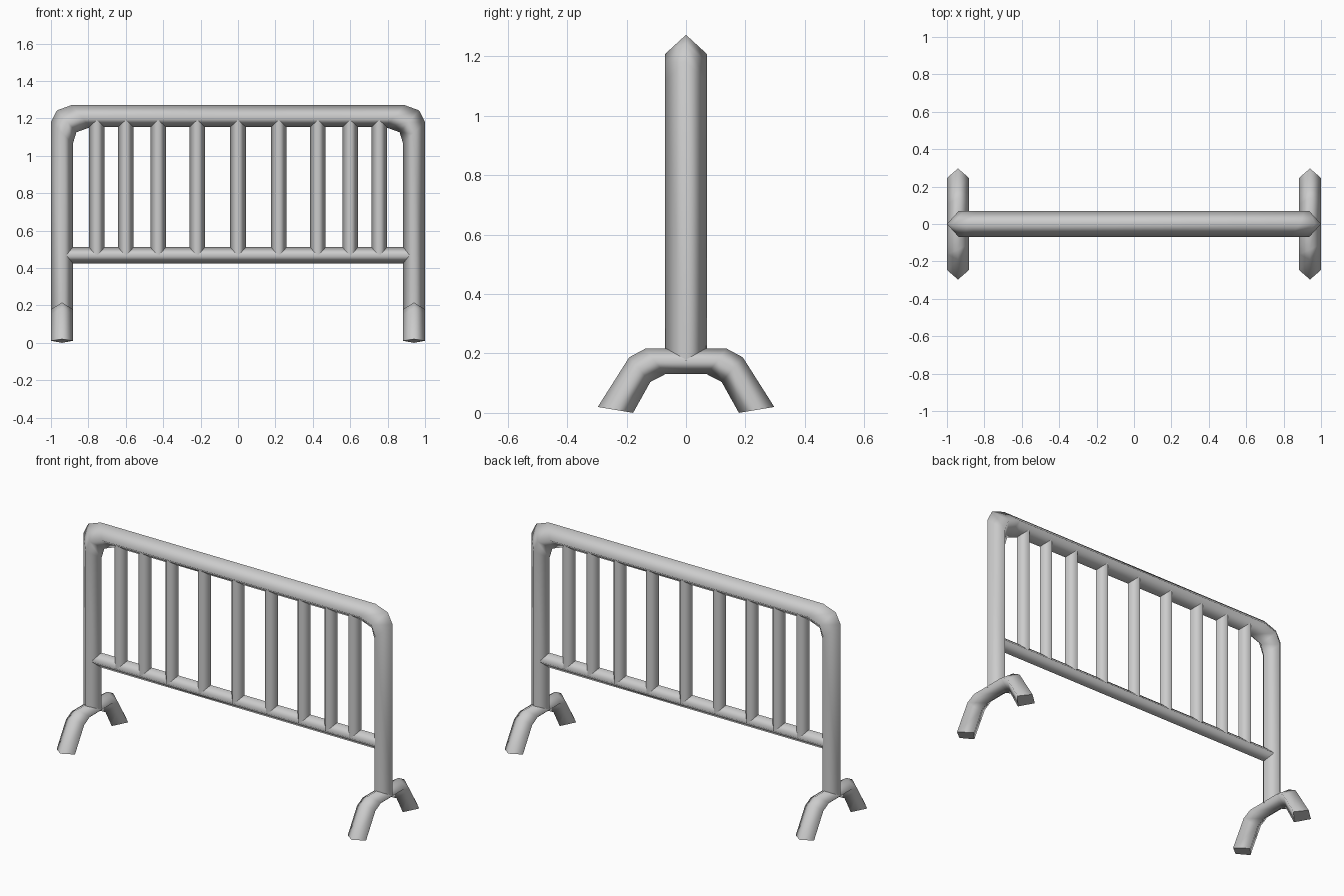
import bpy, bmesh
from mathutils import Vector

if "Cube" in bpy.data.objects:
    bpy.data.objects.remove(bpy.data.objects["Cube"])


def tube(name, outer, inner, side, half, frac=0.5):
    """Four-sided smooth tube: ridge lines outer/inner, flanks offset along side."""
    bm = bmesh.new()
    side = Vector(side) * half
    rings = []
    for o, i in zip(outer, inner):
        o, i = Vector(o), Vector(i)
        mid = o.lerp(i, frac)
        rings.append([bm.verts.new(p) for p in (o, mid + side, i, mid - side)])
    for a, b in zip(rings, rings[1:]):
        for k in range(4):
            f = bm.faces.new((a[k], a[(k + 1) % 4], b[(k + 1) % 4], b[k]))
            f.smooth = True
    bm.faces.new(rings[0])
    bm.faces.new(rings[-1])
    bmesh.ops.recalc_face_normals(bm, faces=bm.faces)
    me = bpy.data.meshes.new(name)
    bm.to_mesh(me)
    bm.free()
    ob = bpy.data.objects.new(name, me)
    bpy.context.collection.objects.link(ob)
    return ob


def mirrored(half_path):
    """Half path given from its start to just before the symmetry plane."""
    return half_path + [(-a, b) for a, b in reversed(half_path)]


# Outer hoop: two posts joined by the top rail
out = mirrored([(-1.0, 0.175), (-1.0, 1.18), (-0.968, 1.243), (-0.888, 1.272)])
inn = mirrored([(-0.883, 0.175), (-0.883, 1.065), (-0.864, 1.126), (-0.79, 1.153)])
tube("outer_frame", [(x, 0, z) for x, z in out], [(x, 0, z) for x, z in inn],
     (0, 1, 0), 0.07, 0.54)

# Lower rail, ends buried in the posts
tube("lower_rail", [(-0.93, 0, 0.512), (0.93, 0, 0.512)],
     [(-0.93, 0, 0.425), (0.93, 0, 0.425)], (0, 1, 0), 0.045)

# Upright bars, spacing tightens toward the ends
for n, x in enumerate((-0.755, -0.6, -0.427, -0.218, 0, 0.218, 0.427, 0.6, 0.755)):
    tube(f"bar_{n + 1}", [(x, -0.05, 0.47), (x, -0.05, 1.2)],
         [(x, 0.05, 0.47), (x, 0.05, 1.2)], (1, 0, 0), 0.042)

# Arched feet
out = mirrored([(-0.297, 0.02), (-0.191, 0.187), (-0.137, 0.216)])
inn = mirrored([(-0.178, 0.0), (-0.12, 0.104), (-0.07, 0.13)])
for label, x in (("left", -0.941), ("right", 0.941)):
    tube(f"{label}_foot", [(x, y, z) for y, z in out], [(x, y, z) for y, z in inn],
         (1, 0, 0), 0.059, 0.43)
